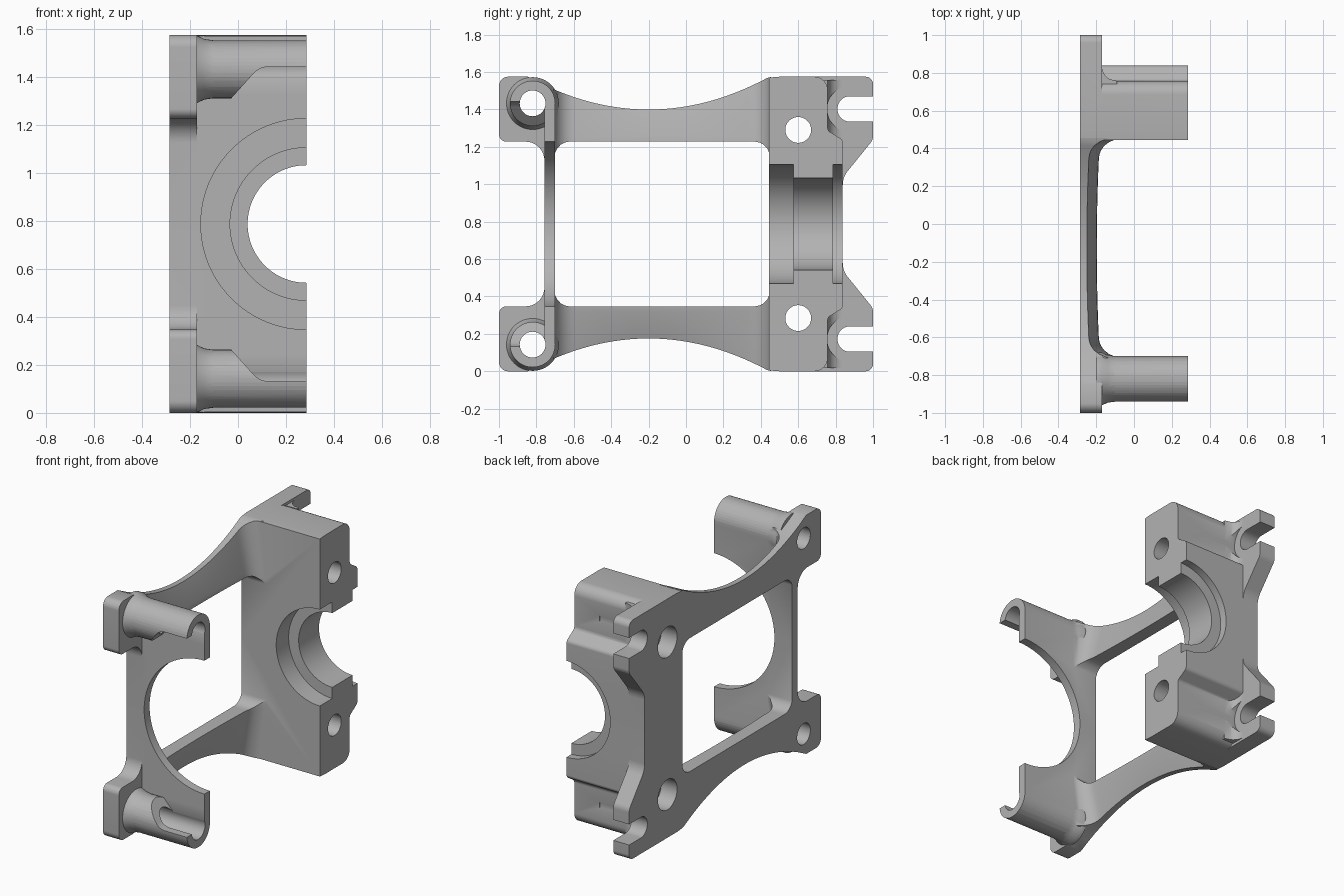
import bpy, bmesh, math
from mathutils import Vector

if "Cube" in bpy.data.objects:
    bpy.data.objects.remove(bpy.data.objects["Cube"], do_unlink=True)

MID = 0.7875              # height of the symmetry plane; part heights are measured from it
BACK, PLATE, FACE = -0.285, -0.17, 0.285

steel = bpy.data.materials.new("plain grey metal")
steel.use_nodes = True
steel.diffuse_color = (0.45, 0.45, 0.45, 1)
steel.node_tree.nodes["Principled BSDF"].inputs["Base Color"].default_value = (0.45, 0.45, 0.45, 1)


def add_object(name, bm):
    bmesh.ops.recalc_face_normals(bm, faces=bm.faces)
    mesh = bpy.data.meshes.new(name)
    bm.to_mesh(mesh)
    bm.free()
    mesh.materials.append(steel)
    obj = bpy.data.objects.new(name, mesh)
    bpy.context.collection.objects.link(obj)
    return obj


def loft(name, rings):
    """Skin a list of equal-length point rings and cap both ends."""
    bm = bmesh.new()
    rows = [[bm.verts.new(p) for p in ring] for ring in rings]
    n = len(rows[0])
    for a, b in zip(rows, rows[1:]):
        for i in range(n):
            bm.faces.new((a[i], a[(i + 1) % n], b[(i + 1) % n], b[i]))
    bm.faces.new(rows[0])
    bm.faces.new(rows[-1])
    return add_object(name, bm)


def rounded(points, steps=8):
    """Polygon whose corners (a, b, radius) are rounded, inward or outward."""
    out = []
    for i, p in enumerate(points):
        c = Vector(p[:2])
        if len(p) < 3:
            out.append(c)
            continue
        u = (Vector(points[i - 1][:2]) - c).normalized()
        v = (Vector(points[(i + 1) % len(points)][:2]) - c).normalized()
        half = u.angle(v) / 2
        mid = c + (u + v).normalized() * p[2] / math.sin(half)
        start = c + u * p[2] / math.tan(half) - mid
        end = c + v * p[2] / math.tan(half) - mid
        for k in range(steps + 1):
            t = k / steps
            out.append(mid + (start * (1 - t) + end * t).normalized() * p[2])
    return out


def circle(a, b, r, n=48):
    return [(a + r * math.cos(math.tau * k / n), b + r * math.sin(math.tau * k / n)) for k in range(n)]


def prism_x(name, profile, lo, hi):
    return loft(name, [[(x, p[0], p[1]) for p in profile] for x in (lo, hi)])


def prism_y(name, profile, lo, hi):
    return loft(name, [[(p[0], y, p[1]) for p in profile] for y in (lo, hi)])


def combine(body, other, operation):
    mod = body.modifiers.new(operation.lower(), "BOOLEAN")
    mod.operation, mod.object, mod.solver = operation, other, "EXACT"
    bpy.context.view_layer.update()
    graph = bpy.context.evaluated_depsgraph_get()
    mesh = bpy.data.meshes.new_from_object(body.evaluated_get(graph))
    body.modifiers.clear()
    body.data = mesh
    bpy.data.objects.remove(other, do_unlink=True)


def blend(d, r):
    """Height of a concave fillet at distance d from a wall."""
    return r - math.sqrt(r * r - (r - d) ** 2) if d < r else 0.0


# Rear bearing block
body = prism_x("bearing_bracket", rounded([
    (0.445, -0.1), (0.445, 0.783), (0.5, MID), (0.757, MID, 0.07),
    (0.757, 0.5, 0.03), (0.838, 0.45, 0.03), (0.838, -0.1)]), BACK, FACE)

# Rear mounting plate with its sloped ear
combine(body, prism_x("rear_plate", rounded([
    (0.5, -0.1), (0.5, MID), (1, MID, 0.04), (1, 0.45, 0.06),
    (0.838, 0.25, 0.12), (0.838, -0.1)]), BACK, PLATE), "UNION")

# Fillet between the block and the ear
arc = [(PLATE + blend(k * 0.01, 0.08), 0.757 + k * 0.01) for k in range(9)]
corner = [(-0.2, 0.837), (-0.2, 0.74), (PLATE + 0.08, 0.74)]
combine(body, loft("ear_fillet", [[(x, y, z) for x, y in corner + arc] for z in (0.45, 0.77)]), "UNION")

# Front mounting tab
combine(body, prism_x("front_tab", rounded([
    (-1, 0.44, 0.04), (-1, MID, 0.05), (-0.846, MID), (-0.77, 0.748),
    (-0.702, 0.717), (-0.702, -0.1), (-0.757, -0.1), (-0.757, 0.44, 0.1)]), BACK, PLATE), "UNION")

# Thin front wall
combine(body, prism_x("front_wall", [
    (-0.757, -0.1), (-0.7, -0.1), (-0.7, 0.645), (-0.757, 0.645)], BACK, FACE), "UNION")

# Tubular arm, its flared root and gusset
combine(body, prism_x("arm_tube", circle(-0.82, 0.645, 0.121), -0.2, FACE), "UNION")
combine(body, loft("arm_root", [[(x, y, z) for y, z in circle(-0.82, 0.645, r)]
        for x, r in ((-0.2, 0.14), (PLATE, 0.14), (-0.14, 0.126), (-0.09, 0.119))]), "UNION")
combine(body, prism_y("arm_gusset", [
    (-0.2, 0.4), (-0.14, 0.4), (0.02, 0.58), (-0.2, 0.58)], -0.88, -0.74), "UNION")

# Arched side beam, thinner along its outer edge and flared into both ends
rings = []
count = 56
for i in range(count + 1):
    y = -0.71 + 1.165 * i / count
    d = max(0.0, min(y + 0.702, 0.447 - y))
    inner = 0.44 - blend(d, 0.08)
    outer = min(0.612 + 0.42 * (y + 0.2) ** 2, 0.786)
    bulge = blend(d, 0.1) + 0.012 * ((y + 0.13) / 0.5) ** 2
    rings.append([(BACK, y, inner), (-0.197 + bulge, y, inner), (-0.2 + bulge, y, inner + 0.03),
                  (-0.25 + bulge, y, outer), (BACK, y, outer)])
combine(body, loft("side_beam", rings), "UNION")

# Bearing bore, its two counterbores and the front wall clearance
for name, r, lo, hi in (("bore", 0.245, 0.4, 0.9), ("front_counterbore", 0.318, 0.3, 0.575),
                        ("rear_counterbore", 0.318, 0.787, 0.95), ("wall_opening", 0.44, -0.85, -0.6)):
    combine(body, prism_y(name, circle(FACE, 0, r, 96), lo, hi), "DIFFERENCE")

# Bolt holes
for name, y, z, r, lo, hi in (("arm_hole", -0.82, 0.645, 0.069, -0.5, 0.5),
                              ("block_hole", 0.6, 0.503, 0.069, -0.5, 0.5),
                              ("bolt_head_recess", 0.6, 0.503, 0.1, -0.5, -0.17),
                              ("slot_scoop", 0.88, 0.615, 0.125, PLATE, 0.1)):
    combine(body, prism_x(name, circle(y, z, r), lo, hi), "DIFFERENCE")

# Open slot in the ear
combine(body, prism_x("ear_slot", rounded([
    (0.81, 0.547, 0.066), (1.1, 0.547), (1.1, 0.683), (0.81, 0.683, 0.066)]), -0.5, 0.1), "DIFFERENCE")

# Underside of the arm, cut away to leave a hook
combine(body, prism_y("hook_cut", rounded([
    (-0.14, 0.2), (-0.14, 0.4), (0.09, 0.655, 0.08), (0.5, 0.655), (0.5, 0.2)]), -1.1, -0.757), "DIFFERENCE")

# Keep the upper half and mirror it
bm = bmesh.new()
bm.from_mesh(body.data)
bmesh.ops.bisect_plane(bm, geom=bm.verts[:] + bm.edges[:] + bm.faces[:],
                       plane_co=(0, 0, 0), plane_no=(0, 0, 1), clear_inner=True)
bm.to_mesh(body.data)
bm.free()
body.location.z = MID
mirror = body.modifiers.new("mirror", "MIRROR")
mirror.use_axis = (False, False, True)

bpy.ops.object.select_all(action="DESELECT")
body.select_set(True)
bpy.context.view_layer.objects.active = body
bpy.ops.object.shade_smooth_by_angle(angle=math.radians(30))
